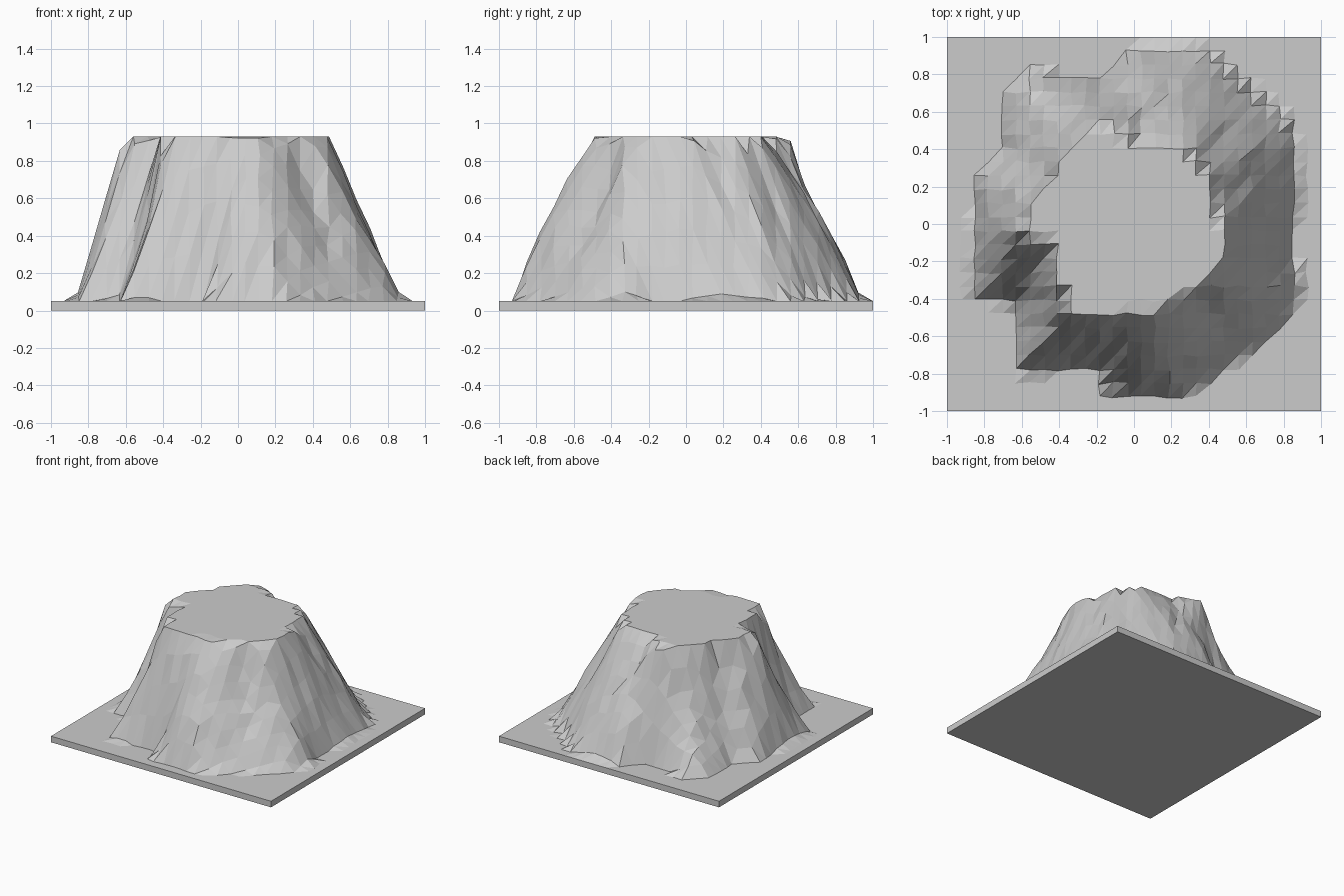
import bpy, bmesh, math, random
from mathutils import Vector
from mathutils.geometry import intersect_point_line

if "Cube" in bpy.data.objects:
    bpy.data.objects.remove(bpy.data.objects["Cube"])

random.seed(4)
CELLS = 27
STEP = 2 / CELLS
BASE, TOP = 0.05, 0.93

stone = bpy.data.materials.new("grey stone")
stone.diffuse_color = (0.6, 0.6, 0.6, 1)
stone.use_nodes = True
stone.node_tree.nodes["Principled BSDF"].inputs["Base Color"].default_value = stone.diffuse_color

# Outline of the foot of the hill, counterclockwise from the east
foot = [(0.856, 0), (0.87, 0.2), (0.856, 0.48), (0.78, 0.58), (0.63, 0.71), (0.48, 0.83),
        (0.33, 0.94), (0.17, 0.95), (-0.04, 0.93), (-0.17, 0.78), (-0.4, 0.78),
        (-0.56, 0.82), (-0.69, 0.68), (-0.7, 0.4), (-0.85, 0.25), (-0.86, 0),
        (-0.87, -0.2), (-0.86, -0.4), (-0.63, -0.42), (-0.63, -0.79), (-0.35, -0.78),
        (-0.18, -0.78), (-0.15, -0.86), (0, -0.93), (0.2, -0.93), (0.35, -0.86),
        (0.5, -0.76), (0.7, -0.62), (0.85, -0.48), (0.88, -0.33), (0.856, -0.2)]
# Outline of the flat plateau
rim = [(0.48, 0), (0.42, 0.17), (0.41, 0.26), (0.33, 0.35), (0.3, 0.41), (0, 0.42),
       (-0.08, 0.52), (-0.15, 0.56), (-0.22, 0.54), (-0.41, 0.37), (-0.41, 0.27),
       (-0.55, 0.12), (-0.61, -0.04), (-0.56, -0.1), (-0.41, -0.11), (-0.41, -0.33),
       (-0.38, -0.48), (-0.25, -0.49), (0, -0.47), (0.13, -0.47), (0.26, -0.39),
       (0.34, -0.33), (0.44, -0.32), (0.48, -0.22)]
# Slope shape every 45 degrees from the east: above 1 bulges, below 1 flares
bulge = [1.1, 0.95, 1.25, 0.58, 1.0, 0.72, 1.45, 0.7]


def signed_distance(p, outline):
    """Distance to the outline, positive when p lies inside it."""
    inside, best = False, 9.0
    for i, b in enumerate(outline):
        a = outline[i - 1]
        if (a[1] > p.y) != (b[1] > p.y):
            if p.x < a[0] + (p.y - a[1]) * (b[0] - a[0]) / (b[1] - a[1]):
                inside = not inside
        va, vb = Vector(a), Vector(b)
        f = intersect_point_line(p, va, vb)[1]
        best = min(best, (p - va.lerp(vb, max(0, min(1, f)))).length)
    return best if inside else -best


def height(x, y):
    p = Vector((x, y))
    to_foot = signed_distance(p, foot)
    to_rim = -signed_distance(p, rim)
    if to_foot < 0.005:
        return BASE
    if to_rim < 0.005:
        return TOP
    t = to_rim / (to_rim + to_foot)
    turn = (math.atan2(y, x) / math.tau % 1) * 8
    k, f = int(turn), turn % 1
    power = bulge[k % 8] * (1 - f) + bulge[(k + 1) % 8] * f
    rough = random.uniform(-0.07, 0.07) * t * (1 - t)
    # Low knoll at the north-west foot
    rough += 0.08 * math.exp(-((x + 0.62) ** 2 + (y - 0.75) ** 2) / 0.0064)
    return BASE + (TOP - BASE) * max(0, min(1, 1 - t ** power + rough))


def finish(name, bm):
    mesh = bpy.data.meshes.new(name)
    bm.to_mesh(mesh)
    bm.free()
    mesh.materials.append(stone)
    bpy.context.collection.objects.link(bpy.data.objects.new(name, mesh))


# Square slab
bm = bmesh.new()
bmesh.ops.create_cube(bm, size=1)
for v in bm.verts:
    v.co = (v.co.x * 2, v.co.y * 2, (v.co.z + 0.5) * BASE)
finish("base_slab", bm)

# Hill: a triangulated height grid, keeping only the cells above the slab
bm = bmesh.new()
grid = []
for j in range(CELLS + 1):
    row = []
    for i in range(CELLS + 1):
        x, y = -1 + i * STEP, -1 + j * STEP
        z = height(x, y)
        # Small sideways shifts roughen the outlines
        wobble = 0.008 if 0 < i < CELLS and 0 < j < CELLS else 0
        row.append(bm.verts.new((x + random.uniform(-wobble, wobble),
                                 y + random.uniform(-wobble, wobble), z)))
    grid.append(row)
for j in range(CELLS):
    for i in range(CELLS):
        a, b = grid[j][i], grid[j][i + 1]
        c, d = grid[j + 1][i + 1], grid[j + 1][i]
        for tri in ((a, b, c), (a, c, d)):
            if max(v.co.z for v in tri) > BASE + 1e-4:
                bm.faces.new(tri)
bmesh.ops.delete(bm, geom=[v for v in bm.verts if not v.link_faces], context='VERTS')
finish("plateau_hill", bm)
